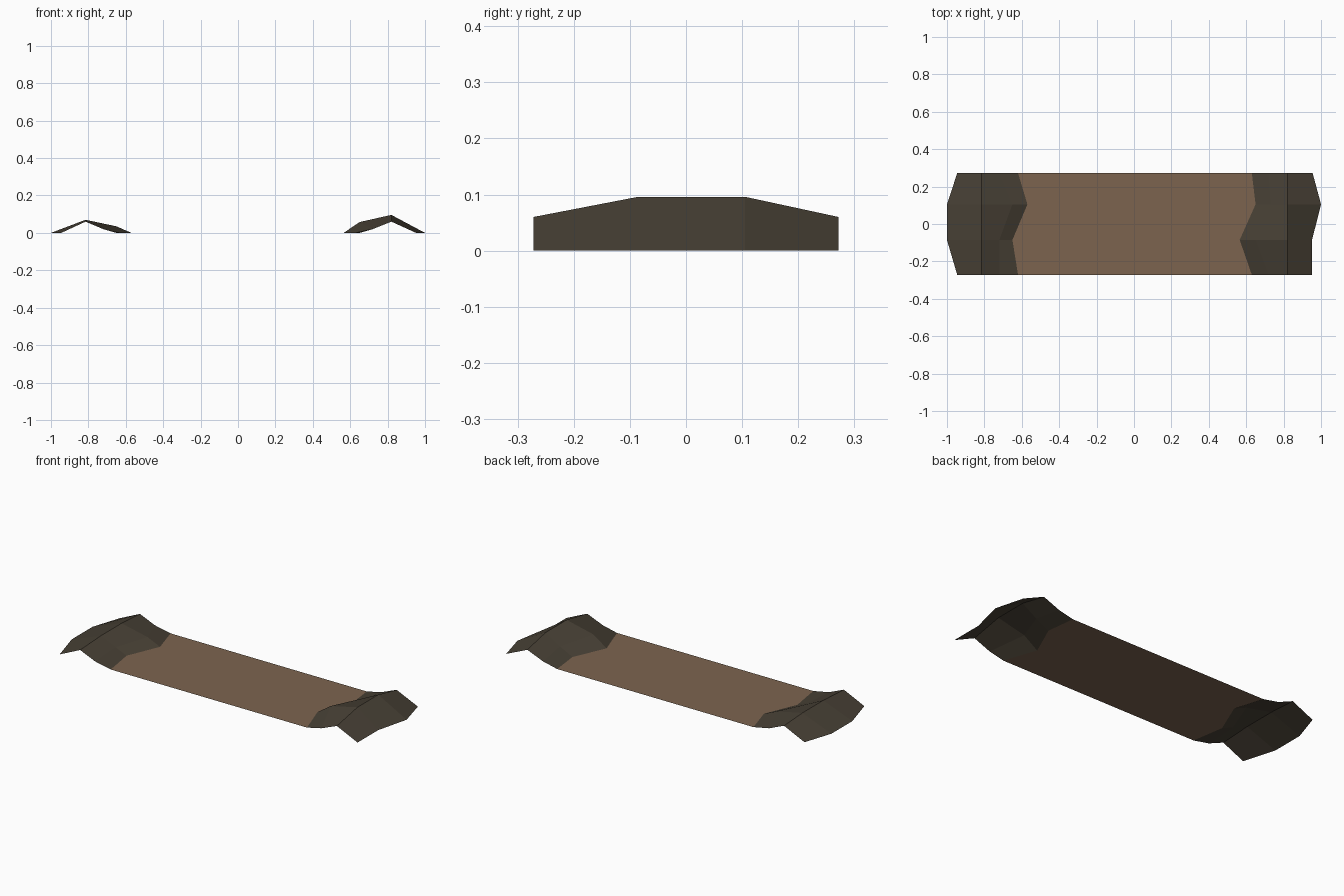
import bpy

cube = bpy.data.objects.get("Cube")
if cube:
    bpy.data.objects.remove(cube, do_unlink=True)


def material(name, color):
    mat = bpy.data.materials.new(name)
    mat.use_nodes = True
    mat.diffuse_color = (*color, 1)
    bsdf = mat.node_tree.nodes["Principled BSDF"]
    bsdf.inputs["Base Color"].default_value = (*color, 1)
    bsdf.inputs["Roughness"].default_value = 0.9
    return mat


def sheet(name, rows, mat):
    """Open surface joining rows of points of equal length."""
    n = len(rows[0])
    verts = [p for row in rows for p in row]
    faces = [(r * n + i, r * n + i + 1, (r + 1) * n + i + 1, (r + 1) * n + i)
             for r in range(len(rows) - 1) for i in range(n - 1)]
    mesh = bpy.data.meshes.new(name)
    mesh.from_pydata(verts, [], faces)
    mesh.materials.append(mat)
    obj = bpy.data.objects.new(name, mesh)
    bpy.context.collection.objects.link(obj)
    return obj


dirt = material("trodden earth brown", (0.202, 0.127, 0.078))
bank = material("dark bank brown", (0.063, 0.051, 0.035))

ROWS_Y = (-0.272, -0.085, 0.105, 0.272)

# Bank cross-sections, front to back: (x, z) at inner foot, shoulder, crest, outer foot
RIGHT = (
    ((-0.62, 0), (-0.72, 0.02), (-0.815, 0.06), (-0.945, 0)),
    ((-0.65, 0), (-0.72, 0.03), (-0.815, 0.07), (-1.0, 0)),
    ((-0.57, 0), (-0.65, 0.035), (-0.815, 0.07), (-1.0, 0)),
    ((-0.62, 0), (-0.72, 0.02), (-0.815, 0.06), (-0.945, 0)),
)
LEFT = (
    ((0.63, 0), (0.72, 0.02), (0.82, 0.06), (0.952, 0)),
    ((0.565, 0), (0.65, 0.058), (0.82, 0.096), (0.952, 0)),
    ((0.65, 0), (0.73, 0.04), (0.82, 0.096), (1.0, 0)),
    ((0.63, 0), (0.72, 0.02), (0.82, 0.06), (0.955, 0)),
)


def bank_rows(sections, outward):
    rows = [[(x, y, z) for x, z in sec] for sec, y in zip(sections, ROWS_Y)]
    return rows if outward > 0 else [row[::-1] for row in rows]


# Earth banks along both sides, open underneath
sheet("right_bank", bank_rows(RIGHT, -1), bank)
sheet("left_bank", bank_rows(LEFT, 1), bank)

# Flat path, its edges following the feet of the banks
sheet("path", [[(r[0][0], y, 0), (l[0][0], y, 0)]
               for r, l, y in zip(RIGHT, LEFT, ROWS_Y)], dirt)
